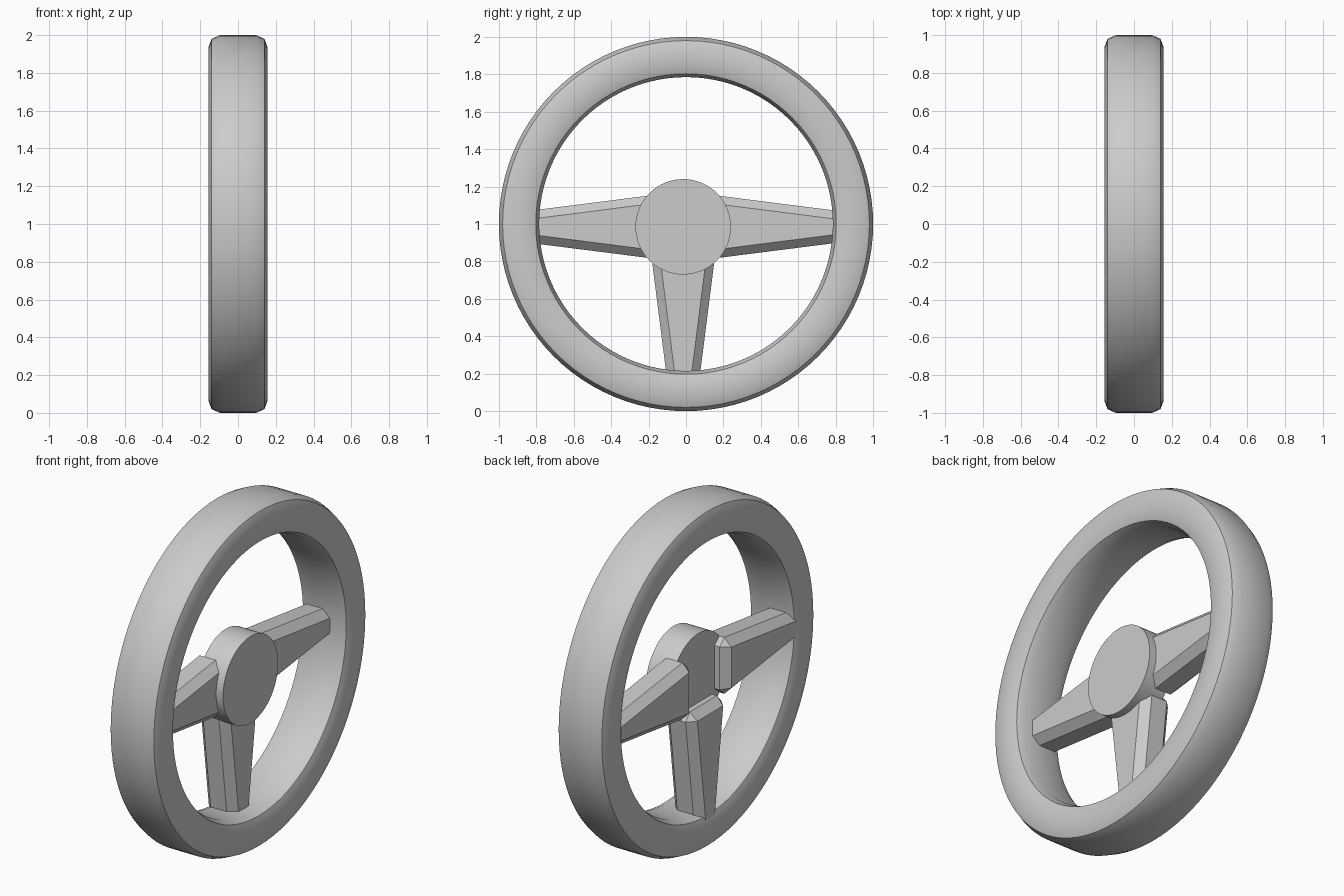
import bpy, bmesh
from math import pi, sin, cos, radians
from mathutils import Matrix

if "Cube" in bpy.data.objects:
    bpy.data.objects.remove(bpy.data.objects["Cube"])

HUB_Y, HUB_Z = -0.015, 0.985


def add_object(name, bm, matrix=Matrix()):
    bmesh.ops.recalc_face_normals(bm, faces=bm.faces)
    bm.transform(matrix)
    mesh = bpy.data.meshes.new(name)
    bm.to_mesh(mesh)
    bm.free()
    obj = bpy.data.objects.new(name, mesh)
    bpy.context.collection.objects.link(obj)
    return obj


def smooth(obj, angle):
    bpy.ops.object.select_all(action='DESELECT')
    obj.select_set(True)
    bpy.context.view_layer.objects.active = obj
    bpy.ops.object.shade_smooth_by_angle(angle=radians(angle))


# Rim: bevelled rectangular section (x, radius) swept about the x axis
def make_rim(steps=96):
    half = [(0.095, 1.0), (0.14, 0.98), (0.155, 0.94),
            (0.155, 0.845), (0.14, 0.803), (0.095, 0.785)]
    profile = half + [(-x, r) for x, r in reversed(half)]
    bm = bmesh.new()
    rings = []
    for i in range(steps):
        a = 2 * pi * i / steps
        rings.append([bm.verts.new((x, r * cos(a), r * sin(a))) for x, r in profile])
    n = len(profile)
    for i in range(steps):
        p, q = rings[i], rings[(i + 1) % steps]
        for j in range(n):
            k = (j + 1) % n
            bm.faces.new((p[j], p[k], q[k], q[j]))
    smooth(add_object("rim", bm, Matrix.Translation((0, 0, 1))), 30)


# Hub: flat disc facing +x
def make_hub(x0=-0.07, x1=0.092):
    bm = bmesh.new()
    bmesh.ops.create_cone(bm, cap_ends=True, segments=64,
                          radius1=0.255, radius2=0.255, depth=x1 - x0)
    place = Matrix.Translation(((x0 + x1) / 2, HUB_Y, HUB_Z)) @ Matrix.Rotation(pi / 2, 4, 'Y')
    smooth(add_object("hub", bm, place), 30)


# Spoke: tapered box with chamfered edges, running outward along +y, then rotated
def make_spoke(name, angle):
    bm = bmesh.new()
    bmesh.ops.create_cube(bm, size=2)
    for v in bm.verts:
        d = 0.15 if v.co.y < 0 else 0.87
        v.co = (-0.05 + 0.097 * v.co.x, d, v.co.z * (0.19 - 0.127 * d))
    bmesh.ops.bevel(bm, geom=bm.edges[:], offset=0.045, segments=1,
                    profile=0.5, affect='EDGES')
    place = Matrix.Translation((0, HUB_Y, HUB_Z)) @ Matrix.Rotation(angle, 4, 'X')
    add_object(name, bm, place)


make_rim()
make_hub()
for name, angle in (("right_spoke", 0), ("left_spoke", pi), ("lower_spoke", -pi / 2)):
    make_spoke(name, angle)
